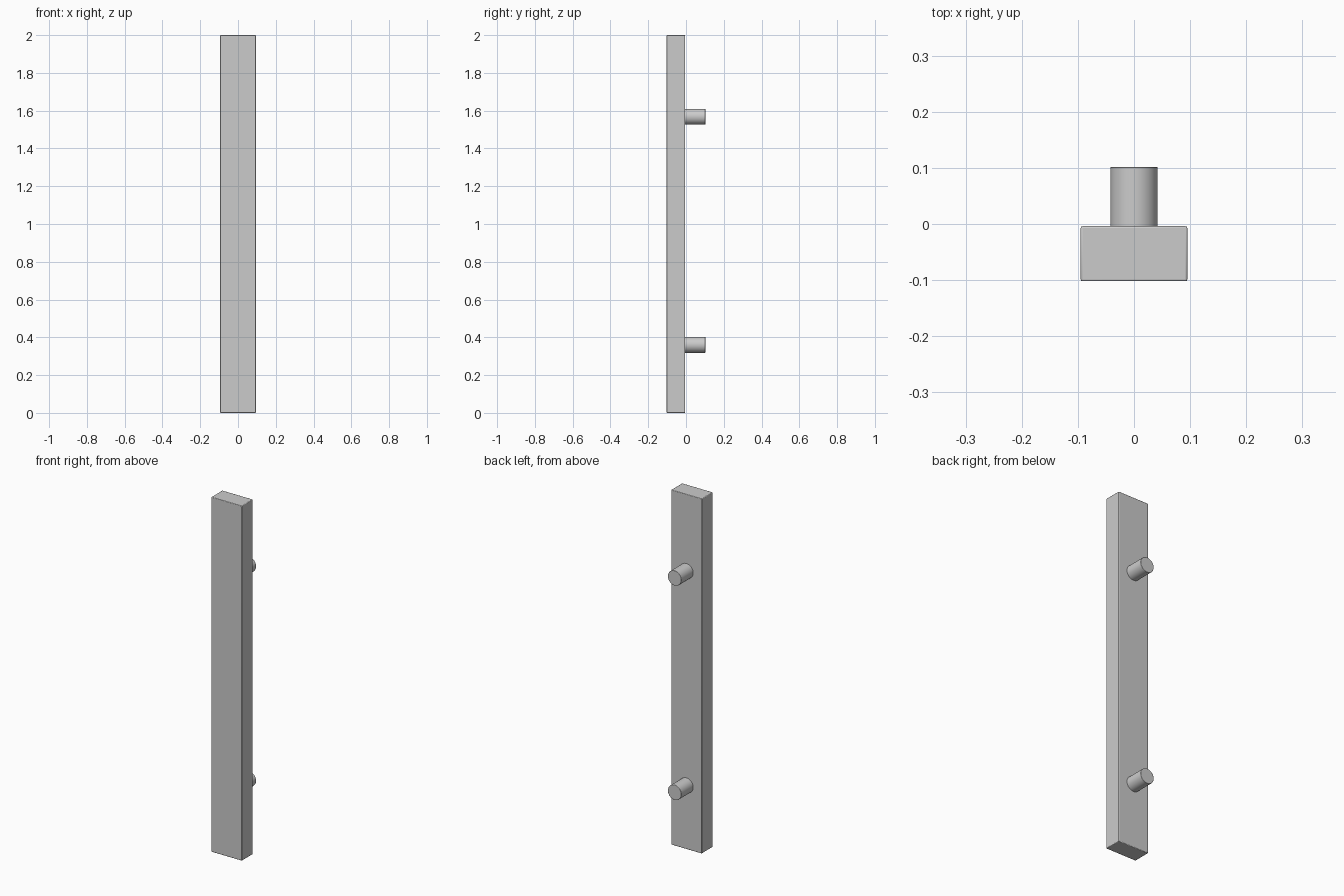
import bpy
import math

if "Cube" in bpy.data.objects:
    bpy.data.objects.remove(bpy.data.objects["Cube"])

LENGTH = 2.0
FRONT, BACK, PEG_END = -0.102, -0.004, 0.102
WIDTH = 0.19
PEG_RADIUS = 0.042


def finish(obj, name, bevel):
    """Name the part, soften its rims and smooth the curved sides."""
    obj.name = obj.data.name = name
    bpy.ops.object.transform_apply(location=False, rotation=True, scale=True)
    mod = obj.modifiers.new("soft_edges", "BEVEL")
    mod.width = bevel
    mod.segments = 2
    mod.limit_method = 'ANGLE'
    mod.angle_limit = math.radians(40)
    bpy.ops.object.shade_smooth_by_angle(angle=math.radians(30))


# Long rectangular grip bar
bpy.ops.mesh.primitive_cube_add(size=1, location=(0, (FRONT + BACK) / 2, LENGTH / 2))
bar = bpy.context.object
bar.scale = (WIDTH, BACK - FRONT, LENGTH)
finish(bar, "grip_bar", 0.003)

# Two round standoff posts, set slightly into the back of the bar
for name, z in (("lower_post", 0.36), ("upper_post", 1.568)):
    start = BACK - 0.004
    bpy.ops.mesh.primitive_cylinder_add(
        vertices=48, radius=PEG_RADIUS, depth=PEG_END - start,
        location=(0, (start + PEG_END) / 2, z), rotation=(math.pi / 2, 0, 0))
    finish(bpy.context.object, name, 0.0015)
